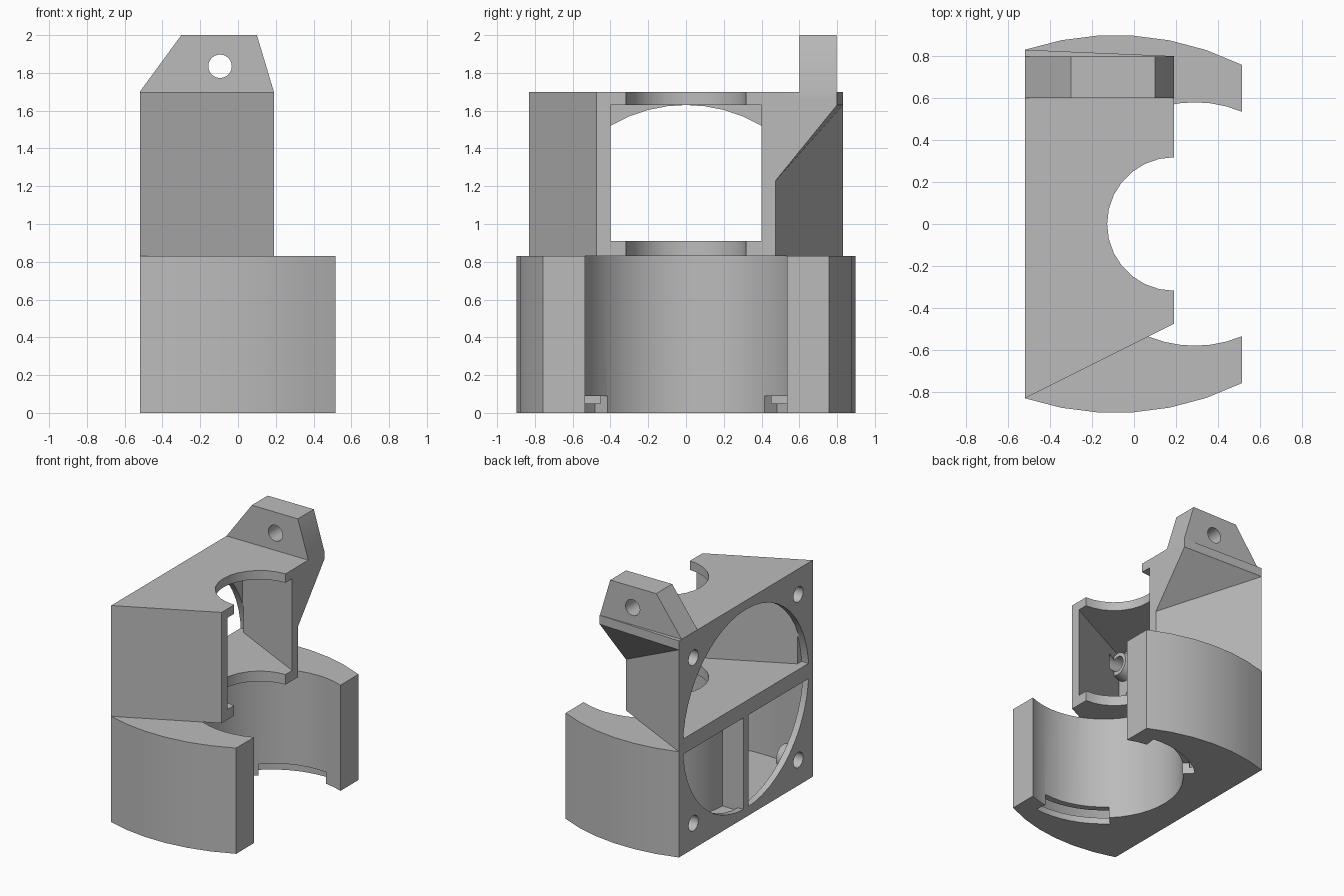
import bpy, bmesh, math
from mathutils import Matrix

if "Cube" in bpy.data.objects:
    bpy.data.objects.remove(bpy.data.objects["Cube"])

grey = bpy.data.materials.new("plain grey")
grey.diffuse_color = (0.5, 0.5, 0.5, 1)
grey.use_nodes = True
grey.node_tree.nodes["Principled BSDF"].inputs["Base Color"].default_value = grey.diffuse_color


def make(name, bm):
    bmesh.ops.recalc_face_normals(bm, faces=bm.faces)
    me = bpy.data.meshes.new(name)
    bm.to_mesh(me)
    bm.free()
    me.materials.append(grey)
    ob = bpy.data.objects.new(name, me)
    bpy.context.collection.objects.link(ob)
    return ob


def prism(name, pts, a, b, axis="z"):
    """Extrude a 2D outline from a to b (outline is xy for z, xz for y)."""
    bm = bmesh.new()
    put = (lambda p, h: (p[0], p[1], h)) if axis == "z" else (lambda p, h: (p[0], h, p[1]))
    face = bm.faces.new([bm.verts.new(put(p, a)) for p in pts])
    new = bmesh.ops.extrude_face_region(bm, geom=[face])["geom"]
    move = (0, 0, b - a) if axis == "z" else (0, b - a, 0)
    bmesh.ops.translate(bm, vec=move, verts=[v for v in new if isinstance(v, bmesh.types.BMVert)])
    return make(name, bm)


def box(name, x0, x1, y0, y1, z0, z1):
    return prism(name, [(x0, y0), (x1, y0), (x1, y1), (x0, y1)], z0, z1)


def cylinder(name, r, centre, depth, axis="z", seg=32, r2=None):
    bm = bmesh.new()
    bmesh.ops.create_cone(bm, cap_ends=True, segments=seg, radius1=r,
                          radius2=r if r2 is None else r2, depth=depth)
    rot = {"x": Matrix.Rotation(math.pi / 2, 4, "Y"),
           "y": Matrix.Rotation(math.pi / 2, 4, "X"), "z": Matrix()}[axis]
    bmesh.ops.transform(bm, matrix=Matrix.Translation(centre) @ rot, verts=bm.verts)
    return make(name, bm)


def combine(target, tool, op):
    mod = target.modifiers.new("join", "BOOLEAN")
    mod.operation, mod.solver, mod.object = op, "EXACT", tool
    bpy.context.view_layer.objects.active = target
    bpy.ops.object.modifier_apply(modifier=mod.name)
    bpy.data.objects.remove(tool)


def add(target, tool):
    combine(target, tool, "UNION")


def cut(target, tool):
    combine(target, tool, "DIFFERENCE")


def arc_outline(radius, x0, x1, n):
    """Symmetric outline with bowed sides and straight ends."""
    xs = [x0 + (x1 - x0) * i / n for i in range(n + 1)]
    side = [(x, math.sqrt(radius ** 2 - (x + 0.09) ** 2) - 0.46) for x in xs]
    return side + [(x, -y) for x, y in reversed(side)]


# lower ring body and upper tapered duct
body = prism("fan_duct", arc_outline(1.36, -0.52, 0.515, 6), 0, 0.83)
add(body, prism("upper_duct", [(-0.52, -0.83), (0.19, -0.475), (0.19, 0.475), (-0.52, 0.83)], 0.80, 1.70))

# wedge under the mounting tab
bm = bmesh.new()
for p in [(-0.52, 0.83, 1.70), (-0.52, 0.83, 1.63), (-0.52, 0.6, 1.70), (-0.52, 0.79, 1.6),
          (0.19, 0.475, 1.23), (0.19, 0.8, 1.63), (0.19, 0.8, 1.70), (0.19, 0.44, 1.70), (0.19, 0.44, 1.23)]:
    bm.verts.new(p)
hull = bmesh.ops.convex_hull(bm, input=bm.verts)
bmesh.ops.delete(bm, geom=[v for v in bm.verts if not v.link_faces], context="VERTS")
add(body, make("tab_wedge", bm))

# mounting tab with hole
tab = prism("tab", [(-0.52, 1.66), (-0.52, 1.70), (-0.30, 2.0), (0.10, 2.0), (0.19, 1.70), (0.19, 1.66)],
            0.60, 0.797, "y")
add(body, tab)
cut(body, cylinder("tab_hole", 0.062, (-0.095, 0.7, 1.835), 0.6, "y", 24))

# bore of the lower ring
cut(body, cylinder("bore", 0.58, (0.29, 0, 0.33), 1.0, seg=48))

# hollow upper duct with the round opening in its floor and top
cut(body, prism("upper_cavity", [(-0.47, -0.73), (0.30, -0.345), (0.30, 0.345), (-0.47, 0.73)], 0.91, 1.63))
cut(body, cylinder("round_opening", 0.318, (0.19, 0, 1.3), 1.0, seg=28))

# hollow lower ring, leaving bore wall and centre divider
cavity = prism("lower_cavity", arc_outline(1.31, -0.47, 0.465, 8), 0.05, 0.79)
cut(cavity, cylinder("bore_wall", 0.63, (0.29, 0, 0.4), 1.4, seg=48))
cut(cavity, box("divider", -0.6, 0, -0.03, 0.03, -0.1, 1))
cut(body, cavity)

# round inlet in the back plate, keeping the floor and divider edges
inlet = cylinder("inlet", 0.78, (-0.53, 0, 0.85), 0.14, "x", 48)
cut(inlet, box("floor_edge", -0.7, -0.3, -1, 1, 0.79, 0.91))
cut(inlet, box("divider_edge", -0.7, -0.3, -0.03, 0.03, -0.1, 0.85))
cut(body, inlet)

# outlet slots at the bottom of the ring
for s in (1, -1):
    angles = [math.radians(83 + 51 * i / 8) for i in range(9)]
    ring = [(0.29 + r * math.cos(a), s * r * math.sin(a))
            for r, seq in ((0.5, angles), (0.67, angles[::-1])) for a in seq]
    cut(body, prism("outlet", ring, -0.1, 0.09))

# screw bosses and holes in the plate corners
for y in (-0.65, 0.65):
    for z in (0.20, 1.50):
        add(body, cylinder("boss", 0.115, (-0.44, y, z), 0.10, "x", 24, 0.09))
        cut(body, cylinder("screw_hole", 0.06, (-0.46, y, z), 0.3, "x", 24))

bpy.ops.object.select_all(action="DESELECT")
body.select_set(True)
bpy.context.view_layer.objects.active = body
bpy.ops.object.shade_smooth_by_angle(angle=math.radians(25))
